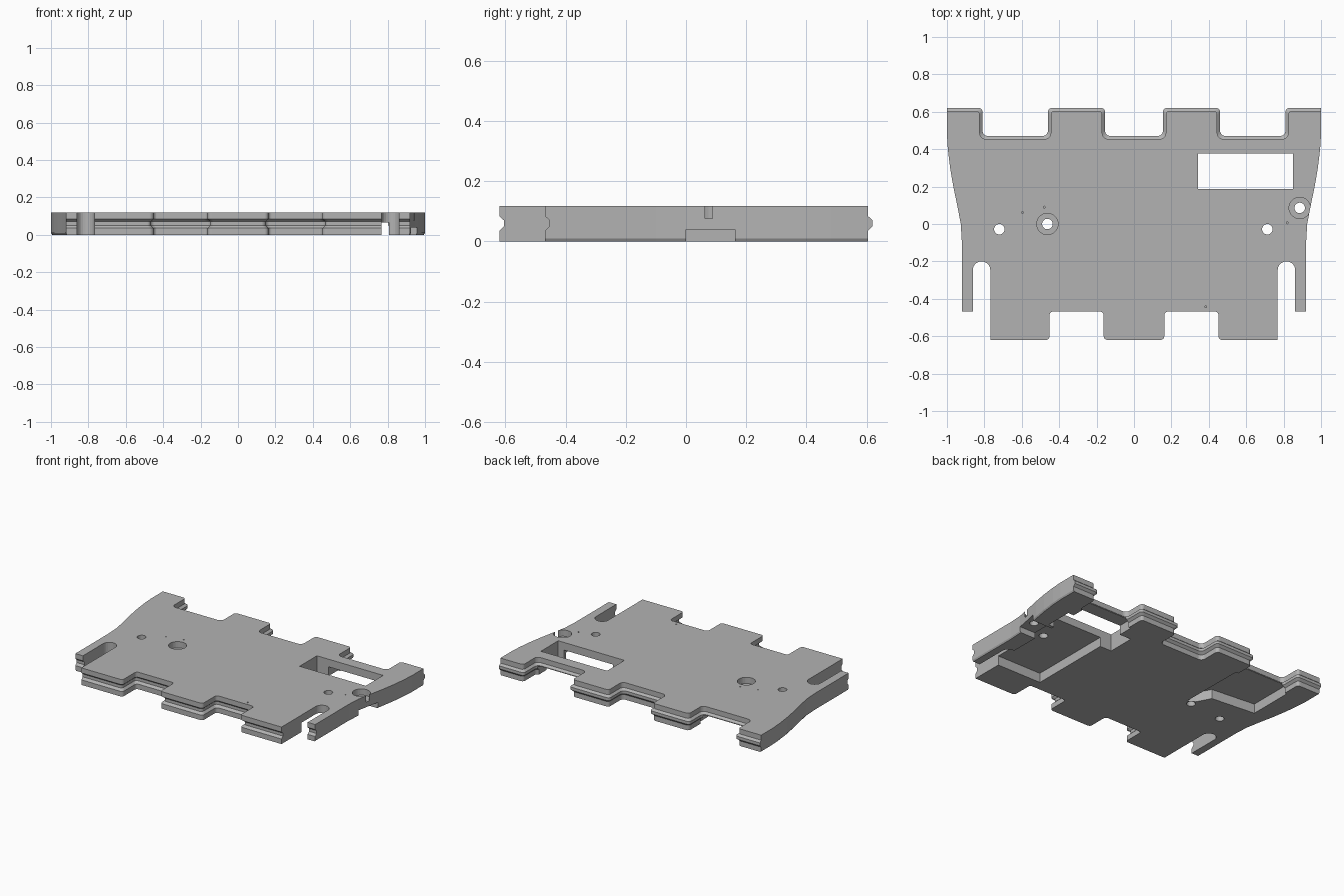
import bpy, bmesh, math
from mathutils import Vector

cube = bpy.data.objects.get("Cube")
if cube:
    bpy.data.objects.remove(cube, do_unlink=True)

TOP = 0.118

grey = bpy.data.materials.new("plain grey")
grey.use_nodes = True
colour = (0.45, 0.45, 0.45, 1)
grey.diffuse_color = colour
grey.node_tree.nodes["Principled BSDF"].inputs["Base Color"].default_value = colour


def rounded(corners, steps=6):
    """Replace right-angled corners (x, y, radius) by arcs."""
    out = []
    for i, (x, y, r) in enumerate(corners):
        p = Vector((x, y))
        if r == 0:
            out.append(p)
            continue
        u = (Vector(corners[i - 1][:2]) - p).normalized()
        v = (Vector(corners[(i + 1) % len(corners)][:2]) - p).normalized()
        centre = p + r * (u + v)
        for k in range(steps + 1):
            t = math.pi / 2 * k / steps
            out.append(centre - r * (v * math.cos(t) + u * math.sin(t)))
    return out


def outline(o, g, s):
    """Plate outline: back pushed out by o, front pulled in by g, sides by s."""
    front, notch = -0.62 + g, -0.468 + g
    back, gap = 0.605 + o, 0.455 + o
    a, b, slot = 0.02, 0.03, 0.0465
    half = [(0.162 - g, front, a), (0.162 - g, notch, a),
            (0.452 + g, notch, a), (0.452 + g, front, a),
            (0.768, front, 0), (0.768, -0.2, slot),
            (0.862, -0.2, slot), (0.862, notch, 0), (0.92 - s, notch, 0)]
    side = [(0.92, -0.1), (0.926, 0), (0.945, 0.1), (0.966, 0.2),
            (0.983, 0.3), (0.995, 0.4), (1, 0.48)]
    half += [(x - s, y, 0) for x, y in side]
    half += [(1 - s, back, 0), (0.825 - o, back, a), (0.825 - o, gap, b),
             (0.445 + o, gap, b), (0.445 + o, back, a),
             (0.17 - o, back, a), (0.17 - o, gap, b)]
    return rounded(half + [(-x, y, r) for x, y, r in reversed(half)])


def stack(name, rings):
    """Solid made of matching outlines (z, points) joined upwards."""
    bm = bmesh.new()
    loops = [[bm.verts.new((p[0], p[1], z)) for p in pts] for z, pts in rings]
    bm.faces.new(list(reversed(loops[0])))
    bm.faces.new(loops[-1])
    n = len(loops[0])
    for low, high in zip(loops, loops[1:]):
        for i in range(n):
            j = (i + 1) % n
            bm.faces.new((low[i], low[j], high[j], high[i]))
    bmesh.ops.recalc_face_normals(bm, faces=bm.faces)
    mesh = bpy.data.meshes.new(name)
    bm.to_mesh(mesh)
    bm.free()
    obj = bpy.data.objects.new(name, mesh)
    bpy.context.collection.objects.link(obj)
    mesh.materials.append(grey)
    return obj


# Interlocking plate: tongue along the back, groove along the front
d = 0.015
levels = [(0, 0, 0, 0.006), (0.01, 0, 0, 0), (0.035, 0, 0, 0), (0.05, d, d, 0),
          (0.07, d, d, 0), (0.083, 0, 0, 0), (TOP, 0, 0, 0)]
plate = stack("interlocking_plate", [(z, outline(o, g, s)) for z, o, g, s in levels])

cutters = []


def cut(points, low, high):
    obj = stack("cutter", [(low, points), (high, points)])
    obj.hide_render = True
    cutters.append(obj)
    mod = plate.modifiers.new("cut", "BOOLEAN")
    mod.operation = "DIFFERENCE"
    mod.solver = "EXACT"
    mod.object = obj


def box(x0, x1, y0, y1):
    return [(x0, y0), (x1, y0), (x1, y1), (x0, y1)]


def disc(x, y, r, n=32):
    return [(x + r * math.cos(2 * math.pi * k / n),
             y + r * math.sin(2 * math.pi * k / n)) for k in range(n)]


# Rectangular window
cut(box(0.342, 0.85, 0.186, 0.376), -0.1, 0.2)

# Underside pockets and the side notch
cut(box(0.43, 0.806, -0.4, 0.48), -0.1, 0.065)
cut([(-0.84, 0.165), (-0.52, 0.135), (-0.47, 0.04), (-0.42, 0.01),
     (-0.425, 0.48), (-0.84, 0.48)], -0.1, 0.065)
cut(box(0.8, 1.1, 0, 0.163), -0.1, 0.04)

# Counterbored holes
for x, y in ((-0.463, 0), (0.886, 0.086)):
    cut(disc(x, y, 0.057), 0.075, 0.2)
    cut(disc(x, y, 0.028), -0.1, 0.2)

# Plain holes
for x in (-0.72, 0.713):
    cut(disc(x, -0.028, 0.028), -0.1, 0.2)

# Pin pricks in the top
for x, y in ((-0.596, 0.062), (-0.48, 0.09), (0.82, 0.006), (0.384, -0.442)):
    cut(disc(x, y, 0.005, 8), 0.105, 0.2)

# Bake the cuts and drop the cutters
bpy.context.view_layer.update()
graph = bpy.context.evaluated_depsgraph_get()
mesh = bpy.data.meshes.new_from_object(plate.evaluated_get(graph))
plate.modifiers.clear()
plate.data = mesh
for obj in cutters:
    bpy.data.objects.remove(obj, do_unlink=True)
